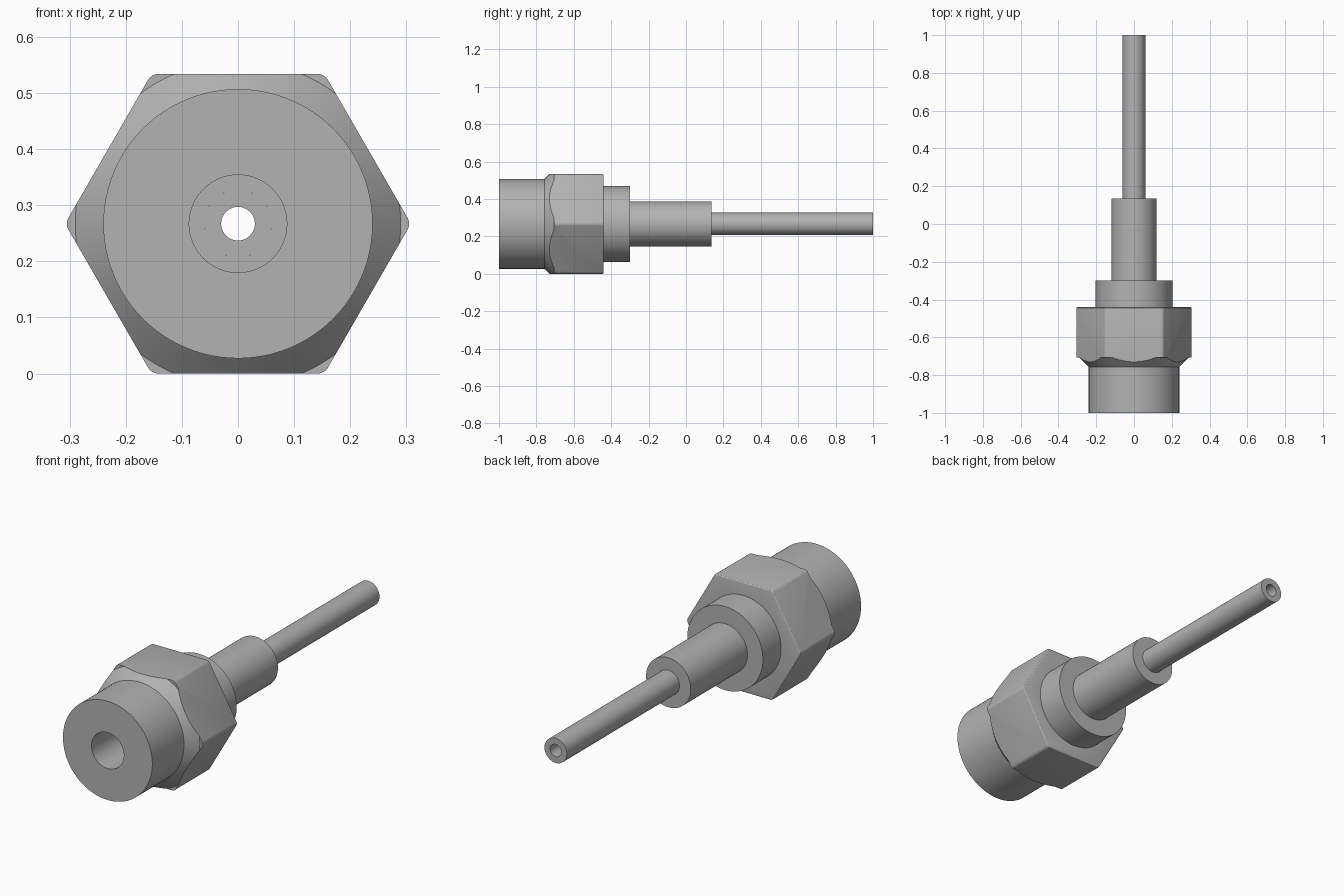
import bpy
import bmesh
import math

cube = bpy.data.objects.get("Cube")
if cube:
    bpy.data.objects.remove(cube, do_unlink=True)

AXIS_Z = 0.267      # height of the long axis, also half the nut width
NUT_BACK = -0.44
NUT_FRONT = -0.757

steel = bpy.data.materials.new("grey steel")
steel.use_nodes = True
steel.diffuse_color = (0.45, 0.45, 0.45, 1)
steel.node_tree.nodes["Principled BSDF"].inputs["Base Color"].default_value = steel.diffuse_color


def add_object(name, bm):
    bmesh.ops.recalc_face_normals(bm, faces=bm.faces)
    mesh = bpy.data.meshes.new(name)
    bm.to_mesh(mesh)
    bm.free()
    mesh.materials.append(steel)
    obj = bpy.data.objects.new(name, mesh)
    bpy.context.collection.objects.link(obj)
    return obj


def ring(bm, radius, y, sides):
    angles = [math.tau * i / sides for i in range(sides)]
    return [bm.verts.new((radius * math.cos(a), y, AXIS_Z + radius * math.sin(a)))
            for a in angles]


def lathe(name, profile, sides=96):
    """Turn a closed (radius, y) profile around the long axis."""
    bm = bmesh.new()
    rings = [ring(bm, r, y, sides) for r, y in profile]
    for a, b in zip(rings, rings[1:] + rings[:1]):
        for i in range(sides):
            j = (i + 1) % sides
            bm.faces.new((a[i], a[j], b[j], b[i]))
    return add_object(name, bm)


def smooth(obj, degrees):
    bpy.ops.object.select_all(action='DESELECT')
    obj.select_set(True)
    bpy.context.view_layer.objects.active = obj
    bpy.ops.object.shade_smooth_by_angle(angle=math.radians(degrees))


# Stepped body: front barrel, collar and rear sleeve, with a wide front bore
body = lathe("stepped_body", [
    (0.087, -1), (0.24, -1), (0.24, -0.74), (0.203, -0.74), (0.203, -0.30),
    (0.12, -0.30), (0.12, 0.135), (0.06, 0.135), (0.06, -0.35), (0.087, -0.35)])

# Thin tube running through the sleeve
tube = lathe("thin_tube", [(0.03, -0.35), (0.06, -0.35), (0.06, 1), (0.03, 1)], 64)

# Hexagonal nut with rounded corners and a softened back rim
bm = bmesh.new()
front = ring(bm, AXIS_Z / math.cos(math.pi / 6), NUT_FRONT - 0.05, 6)
back = ring(bm, AXIS_Z / math.cos(math.pi / 6), NUT_BACK, 6)
bm.faces.new(front)
bm.faces.new(back)
for i in range(6):
    j = (i + 1) % 6
    bm.faces.new((front[i], front[j], back[j], back[i]))
bmesh.ops.recalc_face_normals(bm, faces=bm.faces)
corners = [e for e in bm.edges if abs(e.verts[0].co.y - e.verts[1].co.y) > 0.1]
bmesh.ops.bevel(bm, geom=corners, offset=0.0115, segments=4, profile=0.5, affect='EDGES')
rim = [e for e in bm.edges if all(abs(v.co.y - NUT_BACK) < 1e-4 for v in e.verts)]
bmesh.ops.bevel(bm, geom=rim, offset=0.007, segments=3, profile=0.5, affect='EDGES')
nut = add_object("hex_nut", bm)

# Conical front chamfer and central hole of the nut
cutter = lathe("nut_cutter", [
    (0.18, NUT_FRONT), (0.24, NUT_FRONT), (0.29, NUT_FRONT + 0.05),
    (0.4, NUT_FRONT + 0.05), (0.4, NUT_BACK + 0.1), (0.18, NUT_BACK + 0.1)])
cutter.hide_render = True
cut = nut.modifiers.new("chamfer", 'BOOLEAN')
cut.operation = 'INTERSECT'
cut.solver = 'EXACT'
cut.object = cutter
bpy.context.view_layer.update()
shaped = nut.evaluated_get(bpy.context.evaluated_depsgraph_get())
nut_mesh = bpy.data.meshes.new_from_object(shaped)
nut.modifiers.clear()
nut.data = nut_mesh
nut_mesh.materials.clear()
nut_mesh.materials.append(steel)
bpy.data.objects.remove(cutter, do_unlink=True)

for part in (body, tube):
    smooth(part, 30)
smooth(nut, 24)
